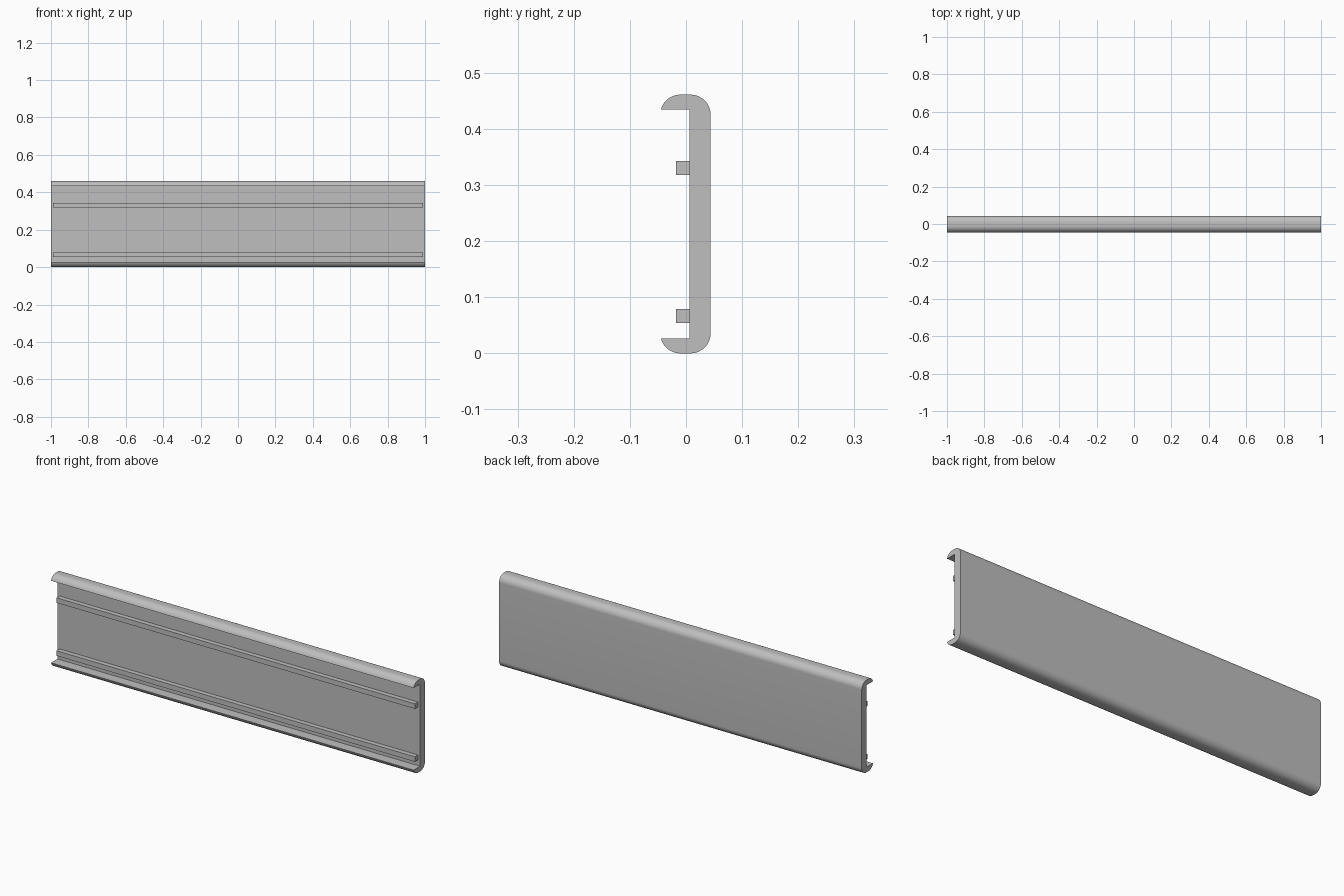
import bpy
import bmesh
from math import sin, cos, pi, asin

cube = bpy.data.objects.get("Cube")
if cube:
    bpy.data.objects.remove(cube, do_unlink=True)

GREY = (0.52, 0.52, 0.52, 1.0)
mat = bpy.data.materials.new("light grey")
mat.use_nodes = True
mat.diffuse_color = GREY
mat.node_tree.nodes["Principled BSDF"].inputs["Base Color"].default_value = GREY

HEIGHT = 0.461
BACK, INNER = 0.044, 0.006     # back and front faces of the web
RADIUS, LIP = 0.036, 0.026     # edge rounding and lip thickness


def arc(cy, cz, start, end, steps=14):
    """Points on a circular arc in the YZ plane."""
    angles = [start + (end - start) * i / steps for i in range(steps + 1)]
    return [(cy + RADIUS * cos(a), cz + RADIUS * sin(a)) for a in angles]


def extrude_profile(name, profile, half_length):
    """Sweep a closed YZ profile along x."""
    bm = bmesh.new()
    face = bm.faces.new([bm.verts.new((-half_length, y, z)) for y, z in profile])
    swept = bmesh.ops.extrude_face_region(bm, geom=[face], use_keep_orig=True)
    verts = [v for v in swept["geom"] if isinstance(v, bmesh.types.BMVert)]
    bmesh.ops.translate(bm, vec=(2 * half_length, 0, 0), verts=verts)
    bmesh.ops.recalc_face_normals(bm, faces=bm.faces)
    mesh = bpy.data.meshes.new(name)
    bm.to_mesh(mesh)
    bm.free()
    mesh.materials.append(mat)
    obj = bpy.data.objects.new(name, mesh)
    bpy.context.collection.objects.link(obj)
    return obj


# Channel: web with rounded back edges and a tapering lip at top and bottom
cz = HEIGHT - RADIUS
tip = pi - asin((RADIUS - LIP) / RADIUS)
upper = [(INNER, HEIGHT - LIP)]
upper += arc(-0.01, cz, tip, pi / 2)
upper += arc(BACK - RADIUS, cz, pi / 2, 0)
lower = [(y, HEIGHT - z) for y, z in reversed(upper)]
channel = extrude_profile("channel_panel", upper + lower, 1.0)

bpy.ops.object.select_all(action="DESELECT")
channel.select_set(True)
bpy.context.view_layer.objects.active = channel
bpy.ops.object.shade_smooth_by_angle(angle=pi / 6)

# Square rails on the front of the web, slightly shorter than the channel
for name, z in (("lower_rail", 0.054), ("upper_rail", 0.318)):
    top = z + 0.025
    extrude_profile(name, [(-0.018, z), (INNER, z), (INNER, top), (-0.018, top)], 0.988)
